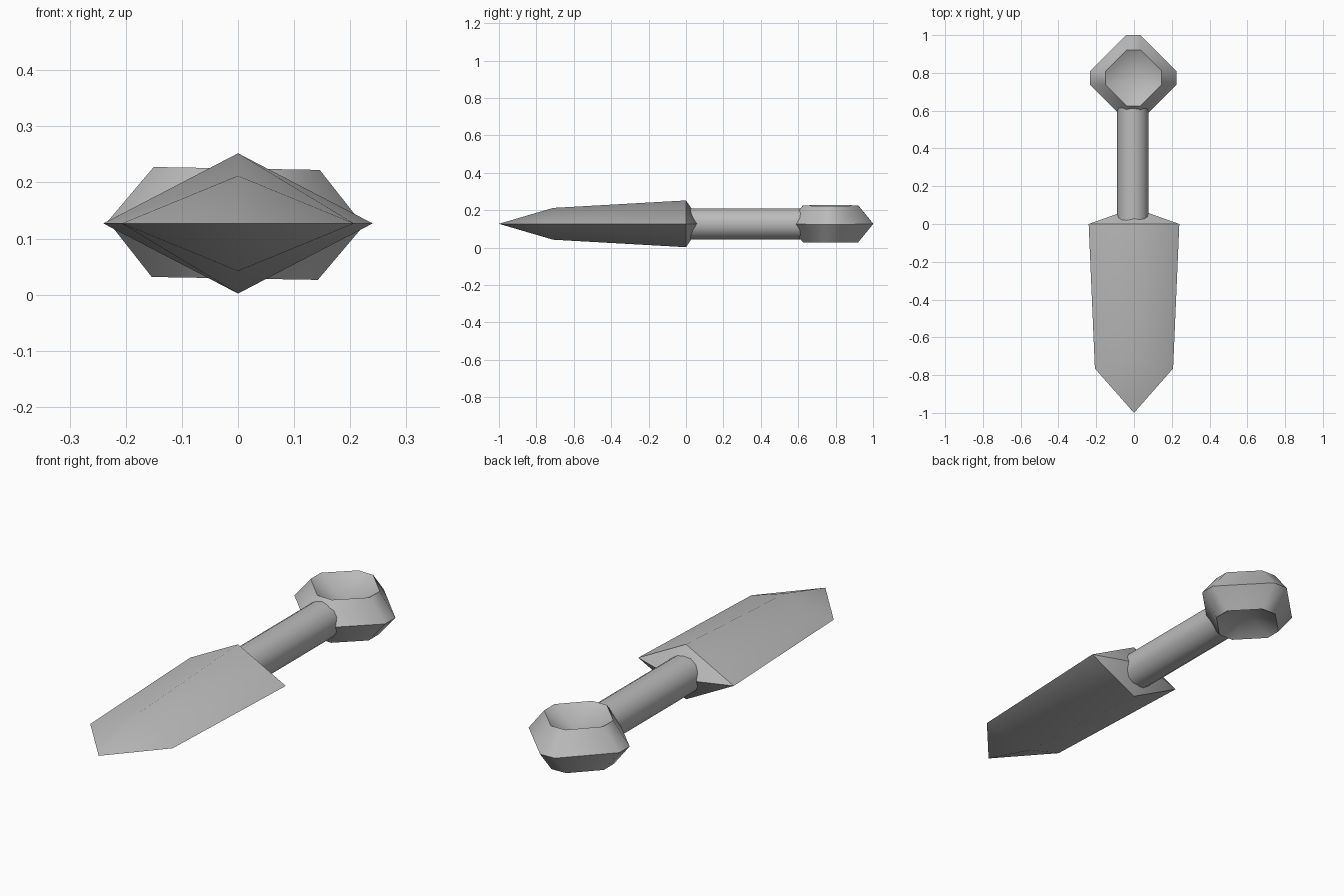
import bpy, bmesh, math

cube = bpy.data.objects.get("Cube")
if cube:
    bpy.data.objects.remove(cube, do_unlink=True)

MID = 0.127   # height of the central axis

steel = bpy.data.materials.new("grey_steel")
steel.use_nodes = True
GREY = (0.5, 0.5, 0.5, 1)
steel.diffuse_color = GREY
steel.node_tree.nodes["Principled BSDF"].inputs["Base Color"].default_value = GREY


def loft(name, loops, location, is_sharp):
    """Skin a row of closed loops; smooth everywhere but the sharp edges."""
    bm = bmesh.new()
    rows = [[bm.verts.new(p) for p in loop] for loop in loops]
    count = len(rows[0])
    for a, b in zip(rows, rows[1:]):
        for i in range(count):
            j = (i + 1) % count
            bm.faces.new((a[i], a[j], b[j], b[i]))
    bmesh.ops.remove_doubles(bm, verts=bm.verts[:], dist=0.0005)
    bmesh.ops.recalc_face_normals(bm, faces=bm.faces[:])
    for f in bm.faces:
        f.smooth = True
    for e in bm.edges:
        e.smooth = not is_sharp(*(v.co for v in e.verts))
    mesh = bpy.data.meshes.new(name)
    bm.to_mesh(mesh)
    bm.free()
    mesh.materials.append(steel)
    obj = bpy.data.objects.new(name, mesh)
    obj.location = location
    bpy.context.collection.objects.link(obj)
    return obj


def diamond(w, h, y_side, y_ridge):
    return [(w, y_side, 0), (0, y_ridge, h), (-w, y_side, 0), (0, y_ridge, -h)]


def octagon(r, z, c=0.037):
    """Square standing on its corner, with the corners cut off."""
    c = min(c, r)
    return [(r, c, z), (c, r, z), (-c, r, z), (-r, c, z),
            (-r, -c, z), (-c, -r, z), (c, -r, z), (r, -c, z)]


# Blade: ridged diamond section, pointed tip and pyramid shoulder
loft("blade",
     [diamond(0, 0, -1, -1), diamond(0.207, 0.085, -0.765, -0.71),
      diamond(0.24, 0.125, 0, 0), diamond(0, 0, 0.085, 0.085)],
     (0, 0, MID),
     lambda a, b: abs(a.z - b.z) < 0.001 or abs(a.y - b.y) < 0.001)

# Pommel: faceted knob, dished above and below
pommel = loft("pommel",
              [octagon(0, -0.01), octagon(0.148, -0.098), octagon(0.228, 0),
               octagon(0.148, 0.098), octagon(0, 0.01)],
              (-0.004, 0.773, MID),
              lambda a, b: abs(a.z - b.z) < 0.001)
pommel.rotation_euler.y = math.radians(1)

# Grip: round bar from the blade shoulder into the pommel
bpy.ops.mesh.primitive_cylinder_add(vertices=16, radius=0.083, depth=0.61,
                                    location=(-0.006, 0.31, MID),
                                    rotation=(math.pi / 2, 0, 0))
grip = bpy.context.object
grip.name = "grip"
grip.data.materials.append(steel)
bpy.ops.object.shade_smooth_by_angle(angle=math.radians(50))
